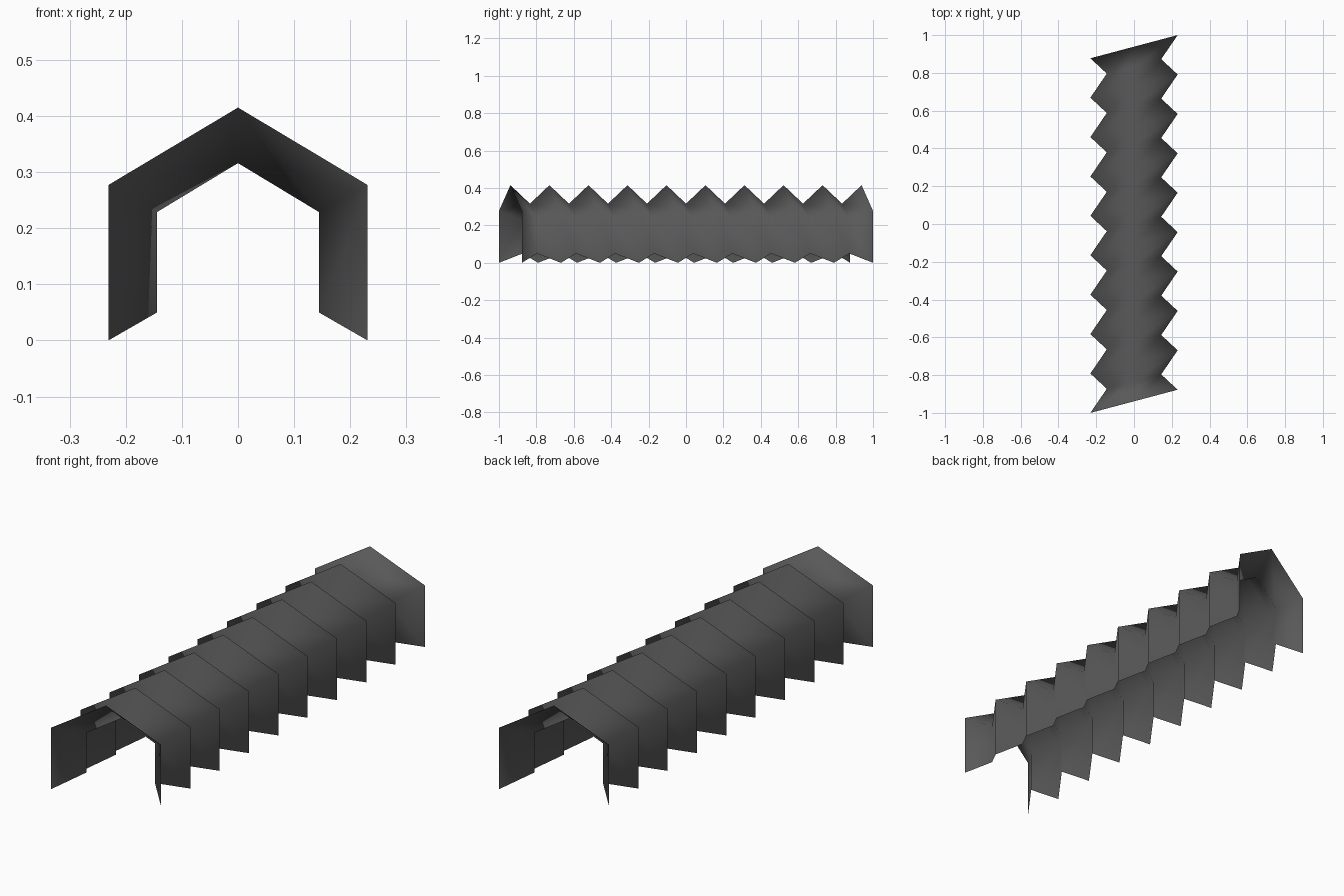
import bpy, bmesh

if "Cube" in bpy.data.objects:
    bpy.data.objects.remove(bpy.data.objects["Cube"])

# Half profiles (x, z): bottom, shoulder, ridge
OUTER = [(0.231, 0.0), (0.231, 0.277), (0.0, 0.415)]
INNER = [(0.144, 0.05), (0.144, 0.229), (0.0, 0.316)]
PLEATS = 10
PITCH = 0.2086
SKEW = 0.2655          # the folds run diagonally across the width


def full_profile(half):
    return [(-x, z) for x, z in half] + [(x, z) for x, z in half[-2::-1]]


# Pleated sheet: outer and inner fold lines alternate along y
bm = bmesh.new()
rings = []
count = 2 * PLEATS - 1
for i in range(count):
    y = (i - (count - 1) / 2) * PITCH / 2
    profile = full_profile(INNER if i % 2 else OUTER)
    rings.append([bm.verts.new((x, y + SKEW * x, z)) for x, z in profile])
for a, b in zip(rings, rings[1:]):
    for j in range(len(a) - 1):
        bm.faces.new((a[j], a[j + 1], b[j + 1], b[j]))
for f in bm.faces:
    f.smooth = True
bm.normal_update()
# Turn the faces to the outside of the tunnel
if sum(f.normal.z for f in bm.faces) < 0:
    bmesh.ops.reverse_faces(bm, faces=bm.faces[:])

mesh = bpy.data.meshes.new("pleated_tunnel")
bm.to_mesh(mesh)
bm.free()
obj = bpy.data.objects.new("pleated_tunnel", mesh)
bpy.context.collection.objects.link(obj)

# Single dark grey colour
mat = bpy.data.materials.new("dark grey")
mat.diffuse_color = (0.1, 0.1, 0.1, 1)
mat.use_nodes = True
mat.node_tree.nodes["Principled BSDF"].inputs["Base Color"].default_value = mat.diffuse_color
mesh.materials.append(mat)
